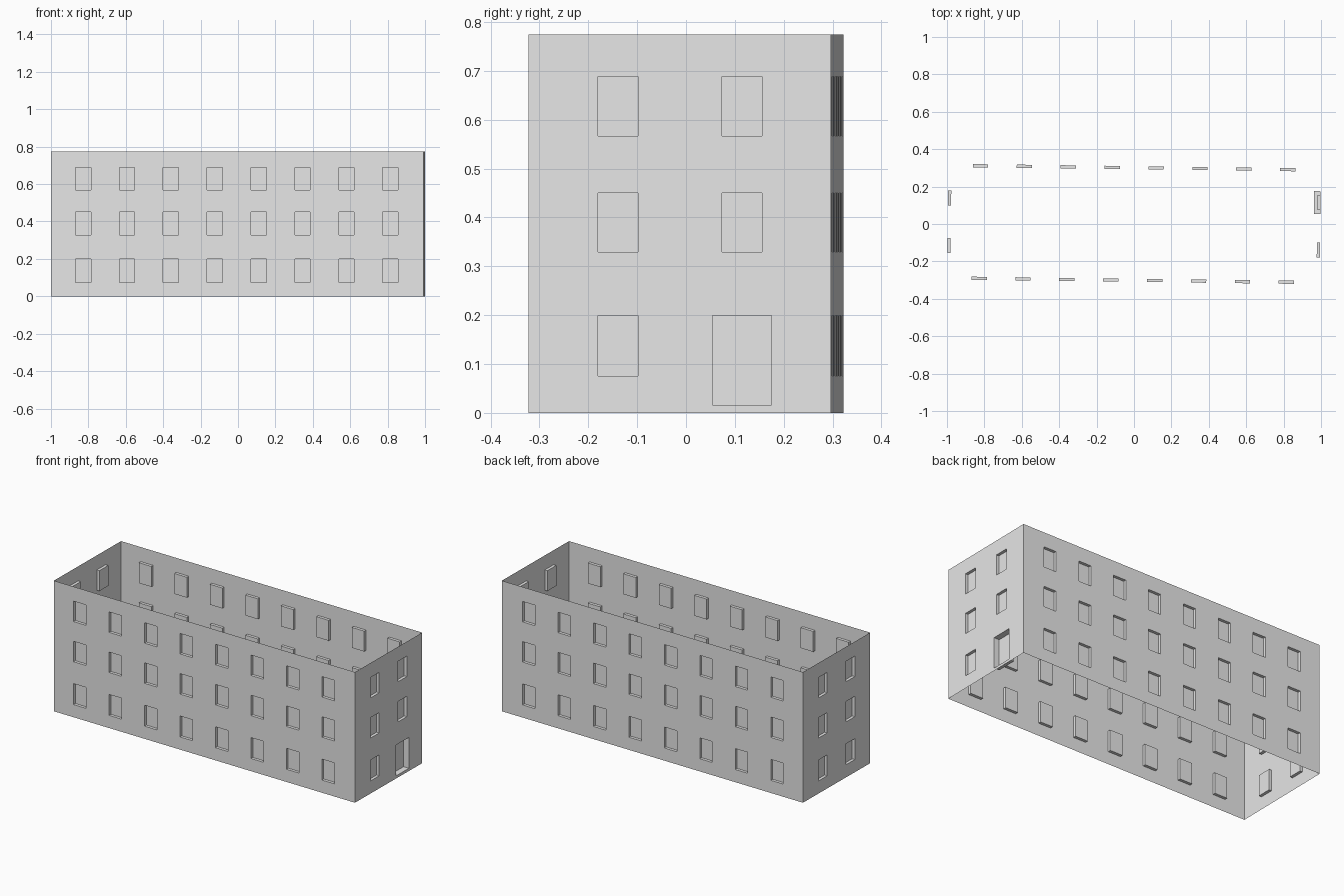
import bpy, bmesh
from math import pi
from mathutils import Matrix

if "Cube" in bpy.data.objects:
    bpy.data.objects.remove(bpy.data.objects["Cube"])

HALF_LENGTH, HALF_WIDTH, HEIGHT = 0.996, 0.3095, 0.774
TILT = -0.0125                       # the building stands slightly turned
FLOORS = [(0.075, 0.199), (0.329, 0.450), (0.567, 0.688)]
WINDOW_WIDTH, WINDOW_DEPTH = 0.082, 0.017
DOOR = (0.0665, 0.1875, 0.016, 0.199, 0.035)

plaster = bpy.data.materials.new("light_grey_plaster")
plaster.use_nodes = True
grey = (0.8, 0.8, 0.8, 1)
plaster.diffuse_color = grey
plaster.node_tree.nodes["Principled BSDF"].inputs["Base Color"].default_value = grey


def windows(columns):
    """Openings (left, right, bottom, top, depth) for every column and floor."""
    h = WINDOW_WIDTH / 2
    return [(x - h, x + h, low, high, WINDOW_DEPTH) for x in columns for low, high in FLOORS]


def wall(name, half, distance, quarter, openings):
    """Single-skin wall cut along its openings, which are pushed inwards."""
    xs = sorted({-half, half} | {x for o in openings for x in o[:2]})
    zs = sorted({0, HEIGHT} | {z for o in openings for z in o[2:4]})
    bm = bmesh.new()
    grid = [[bm.verts.new((x, 0, z)) for z in zs] for x in xs]
    for a, b in zip(grid, grid[1:]):
        for j in range(len(zs) - 1):
            bm.faces.new((a[j], b[j], b[j + 1], a[j + 1]))

    for left, right, low, high, depth in openings:
        cells = []
        for face in bm.faces:
            c = face.calc_center_median()
            if left < c.x < right and low < c.z < high and abs(c.y) < 1e-5:
                cells.append(face)
        result = bmesh.ops.extrude_face_region(bm, geom=cells)
        moved = [g for g in result["geom"] if isinstance(g, bmesh.types.BMVert)]
        bmesh.ops.translate(bm, verts=moved, vec=(0, depth, 0))
        old = [f for f in cells if f.is_valid]
        if old:
            bmesh.ops.delete(bm, geom=old, context="FACES")

    turn = Matrix.Rotation(quarter * pi / 2 + TILT, 4, "Z")
    bm.transform(turn @ Matrix.Translation((0, -distance, 0)))
    mesh = bpy.data.meshes.new(name)
    bm.to_mesh(mesh)
    bm.free()
    mesh.materials.append(plaster)
    bpy.context.collection.objects.link(bpy.data.objects.new(name, mesh))


# Long walls with eight columns of windows
columns = [(i - 3.5) * 0.2347 for i in range(8)]
wall("front_wall", HALF_LENGTH, HALF_WIDTH, 0, windows([x - 0.003 for x in columns]))
wall("back_wall", HALF_LENGTH, HALF_WIDTH, 2, windows([x + 0.003 for x in columns]))

# End walls with two columns; the door replaces one ground-floor window
ends = windows([-0.127, 0.127])
wall("plain_end_wall", HALF_WIDTH, HALF_LENGTH, 3, ends)
door_end = [o for o in ends if not (o[0] > 0 and o[2] < 0.1)] + [DOOR]
wall("door_end_wall", HALF_WIDTH, HALF_LENGTH, 1, door_end)
